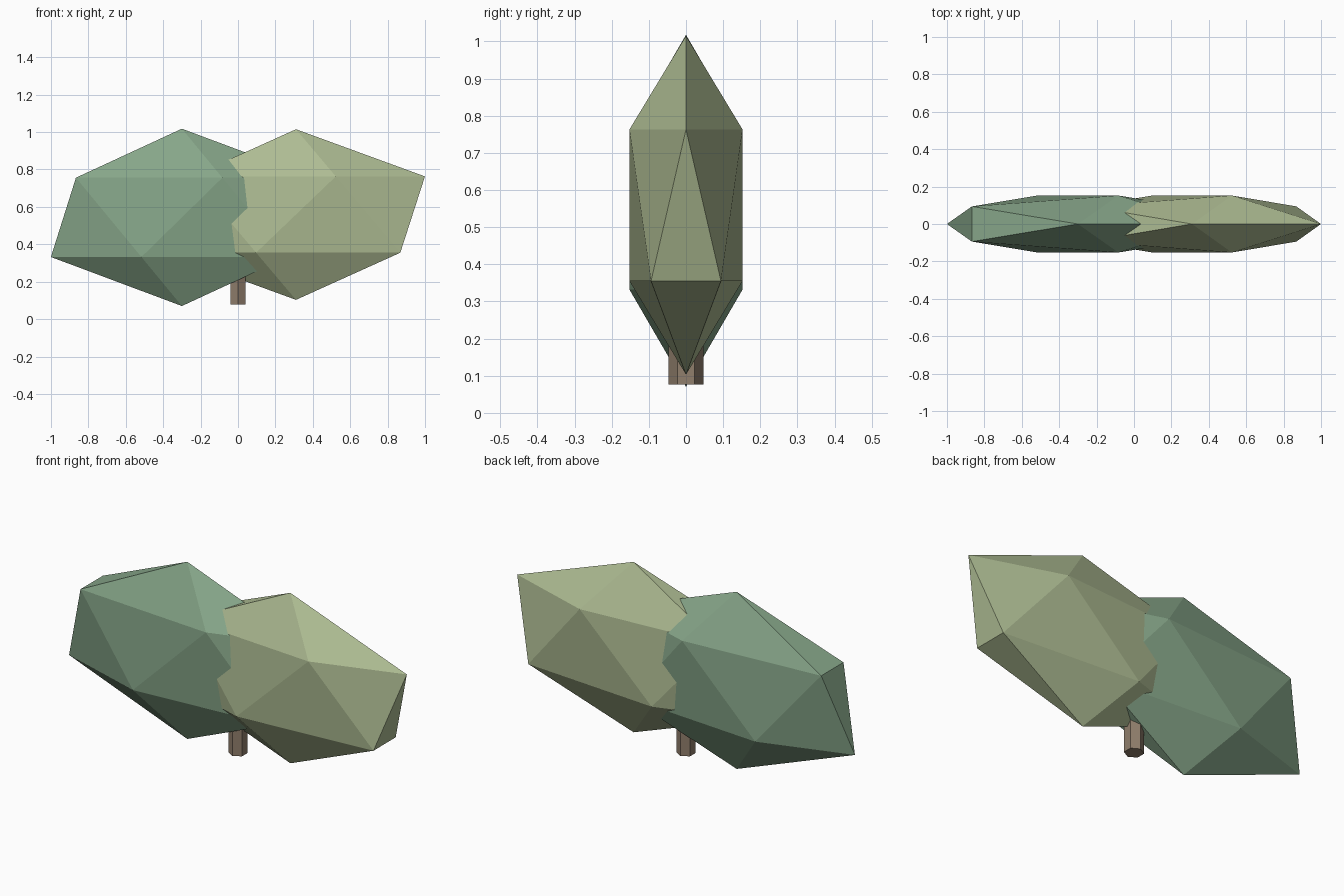
import bpy

if "Cube" in bpy.data.objects:
    bpy.data.objects.remove(bpy.data.objects["Cube"])


def paint(obj, name, color):
    mat = bpy.data.materials.new(name)
    mat.diffuse_color = (*color, 1)
    mat.use_nodes = True
    mat.node_tree.nodes["Principled BSDF"].inputs["Base Color"].default_value = mat.diffuse_color
    obj.data.materials.append(mat)


def crown(name, loc, scale, color):
    # squashed 20-sided foliage blob
    bpy.ops.mesh.primitive_ico_sphere_add(subdivisions=1, radius=1, location=loc)
    obj = bpy.context.object
    obj.name = name
    obj.scale = scale
    bpy.ops.object.transform_apply(location=False, rotation=False, scale=True)
    paint(obj, name + "_green", color)
    return obj


# two overlapping foliage masses
crown("left_foliage", (-0.30, 0, 0.544), (0.783, 0.179, 0.474), (0.24, 0.38, 0.25))
crown("right_foliage", (0.31, 0, 0.559), (0.771, 0.179, 0.456), (0.42, 0.50, 0.29))

# six-sided trunk, top hidden in the foliage
bottom, top = 0.077, 0.5
bpy.ops.mesh.primitive_cylinder_add(vertices=6, radius=0.047, depth=top - bottom,
                                    location=(0, 0, (top + bottom) / 2))
trunk = bpy.context.object
trunk.name = "trunk"
paint(trunk, "bark", (0.28, 0.21, 0.15))
